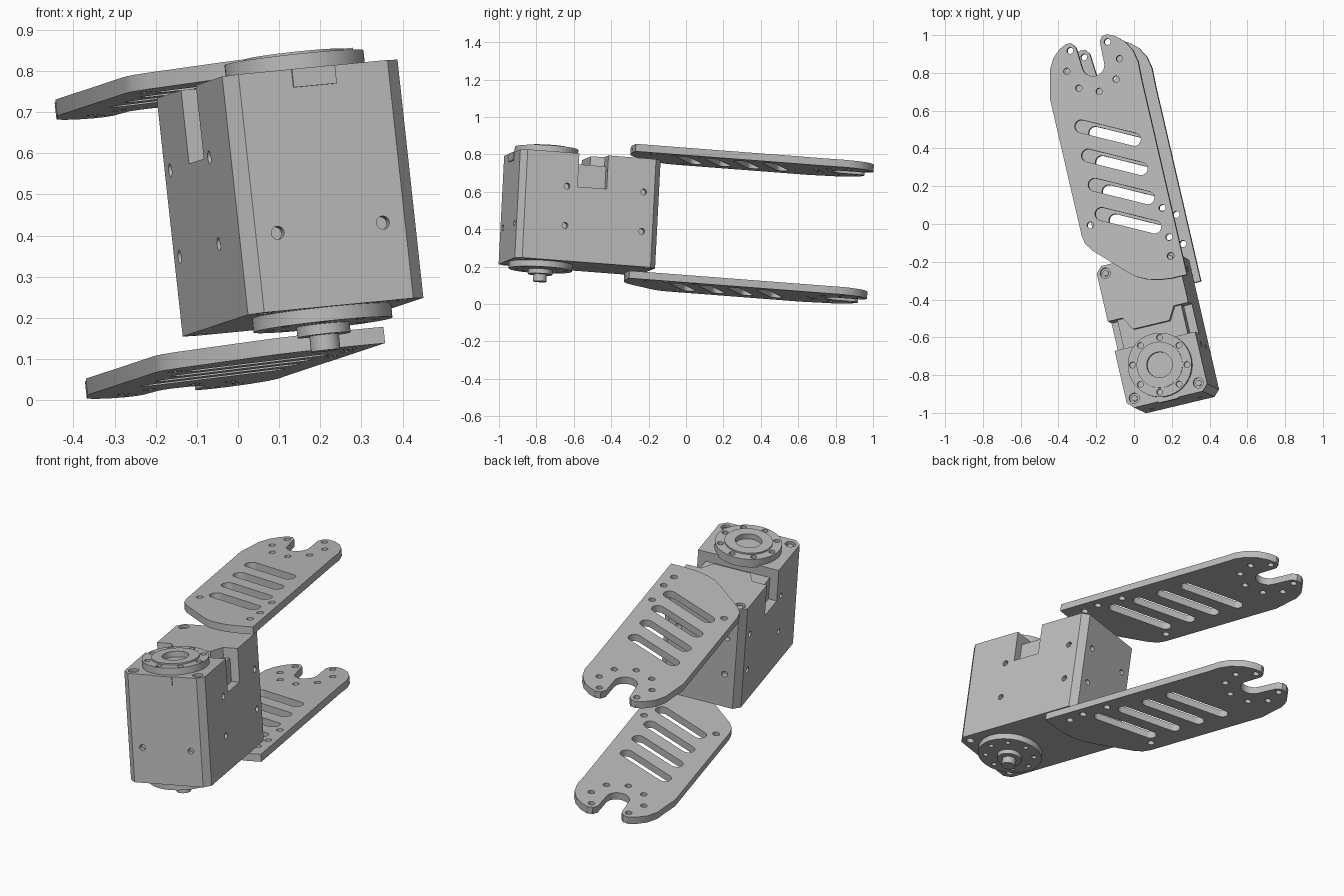
import bpy, bmesh, math
from mathutils import Matrix, Vector

cube = bpy.data.objects.get("Cube")
if cube:
    bpy.data.objects.remove(cube, do_unlink=True)

grey = bpy.data.materials.new("matte grey")
grey.use_nodes = True
GREY = (0.5, 0.5, 0.5, 1)
grey.diffuse_color = GREY
grey.node_tree.nodes["Principled BSDF"].inputs["Base Color"].default_value = GREY

# Tilted frame of the arm: across, along, up; origin at top of the drive axis
up = Vector((-0.108, 0.051, 0.993)).normalized()
along = Vector((-0.225, 0.971, -0.074))
along = (along - up * along.dot(up)).normalized()
across = along.cross(up)
FRAME = Matrix((across, along, up)).transposed().to_4x4()
FRAME.translation = (0.135, -0.745, 0.84)

# Axis permutations for drilling sideways
TO_X = Matrix(((0, 0, 1, 0), (1, 0, 0, 0), (0, 1, 0, 0), (0, 0, 0, 1)))
TO_Y = Matrix(((0, 1, 0, 0), (0, 0, 1, 0), (1, 0, 0, 0), (0, 0, 0, 1)))


def arc(cx, cy, r, a0, a1, n):
    return [(cx + r * math.cos(math.radians(a0 + (a1 - a0) * i / n)),
             cy + r * math.sin(math.radians(a0 + (a1 - a0) * i / n))) for i in range(n + 1)]


def circle(cx, cy, r, n=24):
    return arc(cx, cy, r, 0, 360, n)[:-1]


def rect(x0, x1, y0, y1):
    return [(x0, y0), (x1, y0), (x1, y1), (x0, y1)]


def add_prism(bm, pts, z0, z1, turn=None):
    """Extrude a flat outline between two heights."""
    low = [bm.verts.new((x, y, z0)) for x, y in pts]
    high = [bm.verts.new((x, y, z1)) for x, y in pts]
    faces = [bm.faces.new(low[::-1]), bm.faces.new(high)]
    for i in range(len(pts)):
        j = (i + 1) % len(pts)
        faces.append(bm.faces.new((low[i], low[j], high[j], high[i])))
    bmesh.ops.recalc_face_normals(bm, faces=faces)
    if turn:
        bmesh.ops.transform(bm, matrix=turn, verts=low + high)


def make(name, prisms):
    bm = bmesh.new()
    for p in prisms:
        add_prism(bm, *p)
    mesh = bpy.data.meshes.new(name)
    bm.to_mesh(mesh)
    bm.free()
    obj = bpy.data.objects.new(name, mesh)
    bpy.context.collection.objects.link(obj)
    mesh.materials.append(grey)
    obj.matrix_world = FRAME
    return obj


def cut(obj, prisms):
    """Subtract a group of separate prisms."""
    cutter = make("cutter", prisms)
    cutter.hide_render = True
    mod = obj.modifiers.new("cut", "BOOLEAN")
    mod.operation, mod.solver, mod.object = "DIFFERENCE", "EXACT", cutter
    bpy.context.view_layer.update()
    done = bpy.data.meshes.new_from_object(obj.evaluated_get(bpy.context.evaluated_depsgraph_get()))
    obj.modifiers.clear()
    obj.data = done
    bpy.data.objects.remove(cutter, do_unlink=True)


def smooth(obj):
    bpy.ops.object.select_all(action="DESELECT")
    obj.select_set(True)
    bpy.context.view_layer.objects.active = obj
    bpy.ops.object.shade_smooth_by_angle(angle=math.radians(30))


def bolt_ring(r, start, count=8, step=45):
    return [(r * math.cos(math.radians(start + step * i)),
             r * math.sin(math.radians(start + step * i))) for i in range(count)]


# Motor housing with chamfered corners
W, FRONT, BACK, TOP, BOTTOM, C = 0.22, -0.187, 0.585, -0.045, -0.628, 0.033
outline = [(-W + C, FRONT), (W - C, FRONT), (W, FRONT + C), (W, BACK - C),
           (W - C, BACK), (-W + C, BACK), (-W, BACK - C), (-W, FRONT + C)]
housing = make("motor_housing", [(outline, BOTTOM, TOP)])

# Cable channel across the top, then a deep notch in each side
half = [(0.3, 0.13), (0.3, 0.29), (0.14, 0.29), (0.1, 0.22)]
cut(housing, [(half + [(-x, y) for x, y in reversed(half)], -0.1, 0.1)])
cut(housing, [(rect(s * 0.175, s * 0.3, 0.13, 0.29), -0.225, 0.1) for s in (-1, 1)])

# Screw pockets at the corners and blind holes in the walls
corners = [(s * 0.175, v) for s in (-1, 1) for v in (-0.138, 0.543)]
holes = []
for x, y in corners:
    holes.append((circle(x, y, 0.027), TOP - 0.025, 0.1))
    holes.append((circle(x, y, 0.02), BOTTOM - 0.1, BOTTOM + 0.025))
for s in (-1, 1):
    for w in (-0.226, -0.438):
        for v in (0.072, 0.494):
            holes.append((circle(v, w, 0.016), s * (W - 0.03), s * 0.3, TO_X))
        holes.append((circle(w, s * 0.132, 0.016), BACK - 0.03, BACK + 0.1, TO_Y))
    holes.append((circle(-0.438, s * 0.132, 0.016), FRONT - 0.1, FRONT + 0.03, TO_Y))
cut(housing, holes)
smooth(housing)

screws = make("corner_screws", [(circle(x, y, 0.016, 12), TOP - 0.03, TOP - 0.008) for x, y in corners])
smooth(screws)
make("front_tab", [(rect(-0.09, TOP, -0.054, 0.054), FRONT - 0.006, FRONT + 0.01, TO_Y)])

# Upper drive disc with raised ring and recessed hub
disc = make("upper_disc", [(circle(0, 0, 0.17, 64), TOP - 0.01, -0.008)])
cut(disc, [(circle(x, y, 0.016, 16), -0.033, 0.1) for x, y in bolt_ring(0.145, -13)])
cut(disc, [(circle(0, 0, 0.068, 48), -0.03, 0.1)])
ring = make("upper_ring", [(circle(0, 0, 0.122, 64), -0.02, 0.0)])
cut(ring, [(circle(0, 0, 0.068, 48), -0.1, 0.1)])

# Lower idler disc, hub and shaft
idler = make("lower_disc", [(circle(0, 0, 0.17, 64), -0.662, BOTTOM + 0.01)])
cut(idler, [(circle(x, y, 0.013, 16), -0.7, -0.64) for x, y in bolt_ring(0.13, -13)])
hub = make("lower_hub", [(circle(0, 0, 0.065, 48), -0.687, -0.65)])
shaft = make("lower_shaft", [(circle(0, 0, 0.036, 32), -0.725, -0.68)])
for part in (disc, ring, idler, hub, shaft):
    smooth(part)

# Link plates: slanted tail, straight sides, forked head
HX, HY = 0.018, 1.628
head = [(0.252, 1.5), (0.255, 1.59), (0.242, 1.655), (0.21, 1.712), (0.165, 1.752), (0.125, 1.77),
        (0.098, 1.765), (0.08, 1.74)]
left_head = [(2 * HX - x - 0.006, y) for x, y in reversed(head)]
tail = [(-0.246, 0.76), (-0.238, 0.715), (-0.21, 0.672), (-0.052, 0.515), (-0.01, 0.48),
        (0.04, 0.455), (0.1, 0.438), (0.17, 0.43), (0.252, 0.43)]
left_head[-1] = (-0.246, 1.5)
plate_outline = tail + head + arc(HX, HY, 0.06, 0, -180, 16) + left_head


def slot(x0, y0, x1, y1, r):
    a = math.degrees(math.atan2(y1 - y0, x1 - x0))
    return arc(x1, y1, r, a - 90, a + 90, 10) + arc(x0, y0, r, a + 90, a + 270, 10)


def link_plate(name, top):
    plate = make(name, [(plate_outline, top - 0.04, top)])
    openings = [slot(-0.118, 0.849 + 0.159 * i, 0.143, 0.715 + 0.159 * i, 0.034) for i in range(4)]
    openings += [circle(HX + x, HY + y, 0.017, 16) for x, y in bolt_ring(0.144, 135, 7)]
    openings += [circle(x, y, 0.018, 16) for x, y in
                 ((0.19, 0.546), (0.205, 0.645), (0.205, 0.804), (-0.188, 0.804))]
    cut(plate, [(o, top - 0.1, top + 0.1) for o in openings])
    smooth(plate)


link_plate("upper_link_plate", 0.025)
link_plate("lower_link_plate", -0.658)
